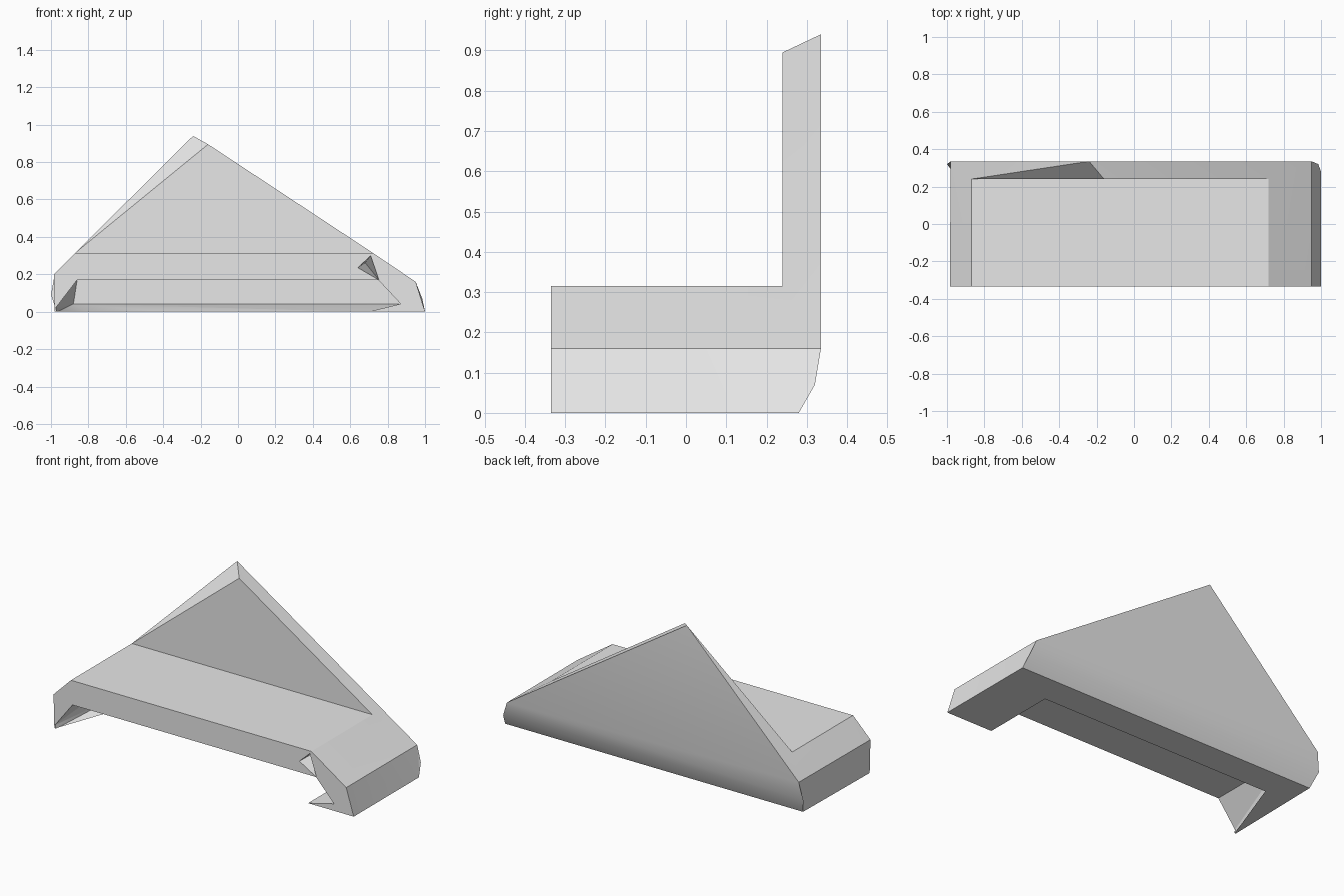
import bpy
import bmesh
import math

cube = bpy.data.objects.get("Cube")
if cube:
    bpy.data.objects.remove(cube, do_unlink=True)

grey = bpy.data.materials.new("plain_grey")
grey.use_nodes = True
grey.diffuse_color = (0.8, 0.8, 0.8, 1)
grey.node_tree.nodes["Principled BSDF"].inputs["Base Color"].default_value = (0.8, 0.8, 0.8, 1)


def add_object(name, bm):
    bmesh.ops.recalc_face_normals(bm, faces=bm.faces[:])
    mesh = bpy.data.meshes.new(name)
    bm.to_mesh(mesh)
    bm.free()
    mesh.materials.append(grey)
    obj = bpy.data.objects.new(name, mesh)
    bpy.context.collection.objects.link(obj)
    return obj


def hull(name, points):
    bm = bmesh.new()
    for p in points:
        bm.verts.new(p)
    result = bmesh.ops.convex_hull(bm, input=bm.verts[:])
    unused = {v for v in bm.verts if not v.link_faces}
    bmesh.ops.delete(bm, geom=list(unused), context="VERTS")
    return add_object(name, bm)


FRONT, WALL, BACK = -0.335, 0.24, 0.335

# Body: front outline, peaked wall and rounded back edge
bm = bmesh.new()
f = [bm.verts.new((x, FRONT, z)) for x, z in
     [(-0.98, 0), (-0.985, 0.2), (-0.87, 0.315), (0.72, 0.315), (0.95, 0.16), (1, 0)]]
w = [bm.verts.new((x, WALL, z)) for x, z in
     [(-0.87, 0.315), (-0.16, 0.895), (0.72, 0.315)]]
b = [bm.verts.new(p) for p in
     [(-0.97, 0.28, 0), (-1, 0.32, 0.09), (-0.98, BACK, 0.2), (-0.24, BACK, 0.94),
      (0.95, BACK, 0.16), (0.985, 0.32, 0.07), (1, 0.28, 0)]]
for face in [
    f,
    (f[2], f[3], w[2], w[0]),                    # deck
    (w[0], w[2], w[1]),                          # wall front
    (f[3], f[4], b[4], b[3], w[1], w[2]),        # long slope
    (f[1], f[2], w[0], b[2]),                    # short slope
    (w[0], w[1], b[3]), (w[0], b[3], b[2]),
    (f[0], f[1], b[2], b[1], b[0]),              # ends
    (f[4], f[5], b[6], b[5], b[4]),
    (b[2], b[3], b[4]),                          # back
    (b[1], b[2], b[4], b[5]), (b[0], b[1], b[5], b[6]),
    (f[0], f[5], b[6], b[0]),                    # underside
]:
    bm.faces.new(face)
bmesh.ops.triangulate(bm, faces=[q for q in bm.faces if len(q.verts) > 3])
body = add_object("wedge_body", bm)

# Hollow under the deck, leaving thin sharp lips at the floor
near = FRONT - 0.005
hollow = hull("hollow_cutter", [
    (-0.86, near, 0.17), (0.75, near, 0.17), (0.87, near, 0.042),
    (0.69, near, -0.002), (-0.975, near, 0.02), (-0.97, near, -0.002),
    (-0.86, 0.2, 0.17), (0.75, 0.2, 0.17), (0.87, 0.2, 0.042), (-0.88, 0.2, 0.042),
    (0.69, 0.1, -0.002), (-0.81, 0.1, -0.002)])

# Small tapering notch above the right-hand leg
notch = hull("notch_cutter", [
    (0.71, near, 0.3), (0.64, near, 0.235), (0.755, near, 0.168), (0.68, -0.1, 0.262)])

bpy.ops.object.select_all(action="DESELECT")
body.select_set(True)
bpy.context.view_layer.objects.active = body
for cutter in (hollow, notch):
    mod = body.modifiers.new("cut", "BOOLEAN")
    mod.operation = "DIFFERENCE"
    mod.solver = "EXACT"
    mod.object = cutter
    bpy.ops.object.modifier_apply(modifier=mod.name)
    bpy.data.objects.remove(cutter, do_unlink=True)

# Soft shading on the rounded back edge only
bpy.ops.object.shade_smooth_by_angle(angle=math.radians(30))
